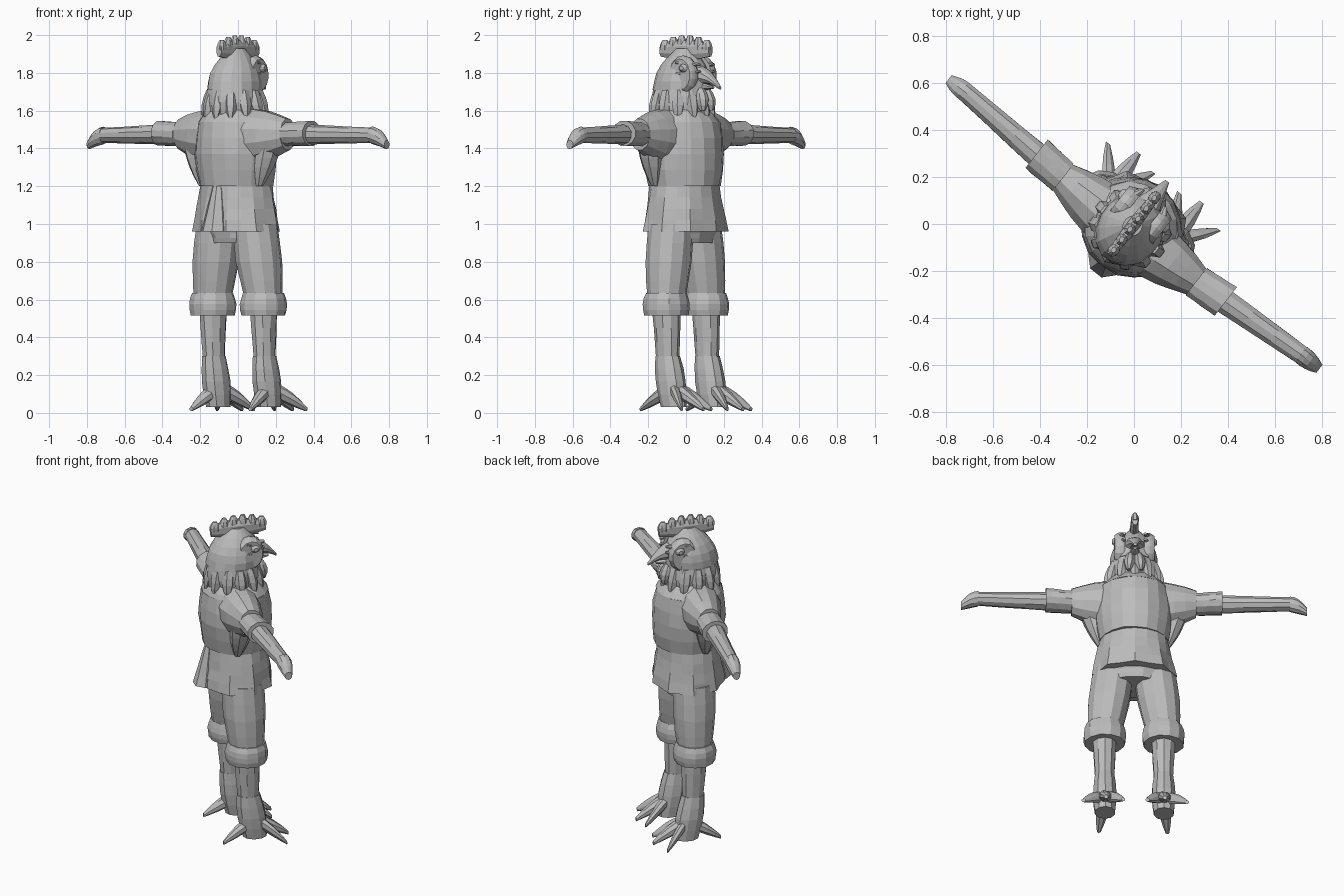
import bpy
import bmesh
import math
import random
from mathutils import Matrix, Vector

cube = bpy.data.objects.get("Cube")
if cube:
    bpy.data.objects.remove(cube)

random.seed(4)
TURN = Matrix.Rotation(math.radians(-38), 3, "Z")  # figure is built facing +y, then turned

grey = bpy.data.materials.new("plain_grey")
grey.use_nodes = True
tone = (.5, .5, .5, 1)
grey.diffuse_color = tone
grey.node_tree.nodes["Principled BSDF"].inputs["Base Color"].default_value = tone


def ring_offset(axis, angle, width, depth):
    """Offset of one ring corner in the plane across the given axis."""
    across = math.cos(angle) * width
    along = math.sin(angle) * width * depth
    if axis == "x":
        return Vector((0, across, along))
    if axis == "y":
        return Vector((across, 0, along))
    return Vector((across, along, 0))


def tube(name, axis, start, end, start_width, end_width, depth=1, bulge=0, lift=0,
         pleat=0, rows=5, sides=10, mirrored=False, rough=.02):
    """Tapered tube from start to end, swelling by bulge and arching by lift."""
    start, end = Vector(start), Vector(end)
    bm = bmesh.new()
    rings = []
    for row in range(rows):
        t = row / (rows - 1)
        swell = math.sin(math.pi * t)
        centre = start.lerp(end, t) + Vector((0, 0, lift * swell))
        width = start_width + (end_width - start_width) * t + bulge * swell
        ring = []
        for i in range(sides):
            fold = pleat * (1 - t) * (-1) ** i
            scale = 1 + fold + random.uniform(-rough, rough)
            angle = math.tau * (i + .5) / sides
            point = centre + ring_offset(axis, angle, width * scale, depth)
            if mirrored:
                point.x = -point.x
            ring.append(bm.verts.new(TURN @ point))
        rings.append(ring)
    for low, high in zip(rings, rings[1:]):
        for i in range(sides):
            j = (i + 1) % sides
            bm.faces.new((low[i], low[j], high[j], high[i]))
    bm.faces.new(rings[0])
    bm.faces.new(rings[-1])
    bmesh.ops.recalc_face_normals(bm, faces=bm.faces)
    mesh = bpy.data.meshes.new(name)
    bm.to_mesh(mesh)
    bm.free()
    mesh.materials.append(grey)
    obj = bpy.data.objects.new(name, mesh)
    bpy.context.scene.collection.objects.link(obj)


def pair(name, *place, **shape):
    """The same tube on both sides of the body."""
    tube("right_" + name, *place, **shape)
    tube("left_" + name, *place, mirrored=True, **shape)


# Shirt: pleated skirt, round chest, sloping shoulders and a tail bump behind
hem = Vector((0, -.01, .96))
waist = Vector((0, -.01, 1.2))
collar = Vector((0, -.02, 1.54))
neck = Vector((0, -.03, 1.65))
tube("shirt_skirt", "z", hem, waist, .24, .2, depth=.87, pleat=.04, sides=18)
tube("shirt_chest", "z", waist, collar, .2, .2, depth=.96, bulge=.02, sides=18)
tube("shoulders", "z", collar, neck, .2, .1, depth=.96, bulge=.01, sides=18)
tube("tail_fold", "z", hem + Vector((0, -.18, 0)), waist + Vector((0, -.16, 0)), .08, .03, sides=8)
tube("trouser_seat", "z", (0, 0, .9), (0, 0, 1), .18, .22, depth=.7, sides=12)

# Sleeves and bare arms ending in drooping hands
shoulder = Vector((.1, -.04, 1.46))
elbow = Vector((.36, -.03, 1.475))
sleeve_end = Vector((.51, -.02, 1.48))
wrist = Vector((.9, 0, 1.47))
fingertip = Vector((1, 0, 1.42))
pair("upper_sleeve", "x", shoulder, elbow, .13, .07, depth=1.2, bulge=.01, sides=12)
pair("lower_sleeve", "x", elbow, sleeve_end, .075, .08, depth=.85, sides=12)
pair("underarm_fold", "z", (.19, -.06, 1.2), (.24, -.05, 1.4), .02, .07, bulge=.01, sides=8)
pair("forearm", "x", elbow, wrist, .06, .042, depth=.95)
pair("hand", "x", wrist, fingertip, .042, .022, depth=1.1, bulge=.008, lift=.01)

# Trouser legs, rolled cuffs, shanks and feet
hip = Vector((.12, -.01, 1))
knee = Vector((.17, 0, .6))
ankle = Vector((.17, .01, .3))
sole = Vector((.17, .05, .03))
cuff_height = Vector((0, 0, .06))
pair("trouser_leg", "z", hip, knee, .12, .1, bulge=.012, sides=12)
pair("cuff", "z", knee - cuff_height * 1.4, knee + cuff_height * .6, .118, .108, bulge=.012, sides=12)
pair("shank", "z", knee, ankle, .075, .058, depth=1.1)
pair("foot", "z", ankle, sole, .058, .06, depth=1.2, bulge=.012)

# Three toes fan out forward and one points back
toes = {"inner": -30, "middle": 0, "outer": 40, "hind": 172}
for label, heading in toes.items():
    turn = math.radians(heading)
    forward = Vector((math.sin(turn), math.cos(turn), 0))
    knuckle = sole + forward * .03 + Vector((0, 0, .09))
    claw = sole + forward * .2 - Vector((0, 0, .01))
    pair(label + "_toe", "y", knuckle, claw, .04, .012, bulge=.008, lift=.005, sides=8)

# Head: flared neck plumage under a rounded crown
nape = Vector((0, -.025, 1.58))
jaw = Vector((0, -.03, 1.71))
crown = Vector((0, -.01, 1.93))
tube("neck_plumage", "z", nape, jaw, .14, .14, depth=1.1, bulge=.01, pleat=.04, sides=16)
tube("head", "z", jaw, crown, .14, .04, depth=1.15, bulge=.03, rows=6, sides=16)
feathers = 12
for n in range(feathers):
    turn = math.tau * n / feathers
    outward = Vector((math.cos(turn), math.sin(turn), 0))
    tip = nape + outward * .165 - Vector((0, 0, .03))
    root = jaw + outward * .12
    tube(f"neck_feather_{n + 1}", "z", tip, root, .01, .03, bulge=.015, sides=6)

# Cheeks, eyes and lids
eye = Vector((.1, .07, 1.825))
outward = Vector((.03, 0, 0))
cheek = Vector((.085, .045, 1.79))
pair("cheek", "x", cheek - outward, cheek + outward, .08, .07, depth=1.2, bulge=.01, sides=14)
pair("eye", "x", eye, eye + outward, .032, .014, depth=.8, bulge=.005)
for label, rise in (("brow", .03), ("lower_lid", -.03)):
    corner = eye + Vector((.012, -.05, rise))
    beak_side = eye + Vector((-.04, .07, rise * .6))
    pair(label, "y", corner, beak_side, .01, .01, depth=.7, bulge=.012, sides=8)

# Hooked beak and hanging wattles
mouth = Vector((0, .07, 1.73))
brow_root = mouth + Vector((0, 0, .055))
hook = Vector((0, .23, 1.72))
tube("upper_beak", "y", brow_root, hook, .07, .01, depth=.9, lift=.025, rows=6)
tube("lower_beak", "y", mouth, mouth.lerp(hook, .7), .05, .012, depth=.6, sides=8)
pair("wattle", "z", (.035, .14, 1.6), (.025, .11, 1.72), .012, .02, depth=1.3, bulge=.018, sides=8)

# Comb: a thin blade with a row of rounded teeth
middle = Vector((0, 0, 1.92))
reach = Vector((0, .165, 0))
tube("comb_blade", "y", middle - reach, middle + reach, .018, .018, depth=2, bulge=.01, rows=7, sides=8)
teeth = 6
for n in range(teeth):
    t = 2 * n / (teeth - 1) - 1
    base = middle + reach * t * .85
    peak = base + Vector((0, 0, .08 - .025 * t * t))
    tube(f"comb_tooth_{n + 1}", "z", base, peak, .024, .01, depth=1.3, bulge=.006, sides=8)
